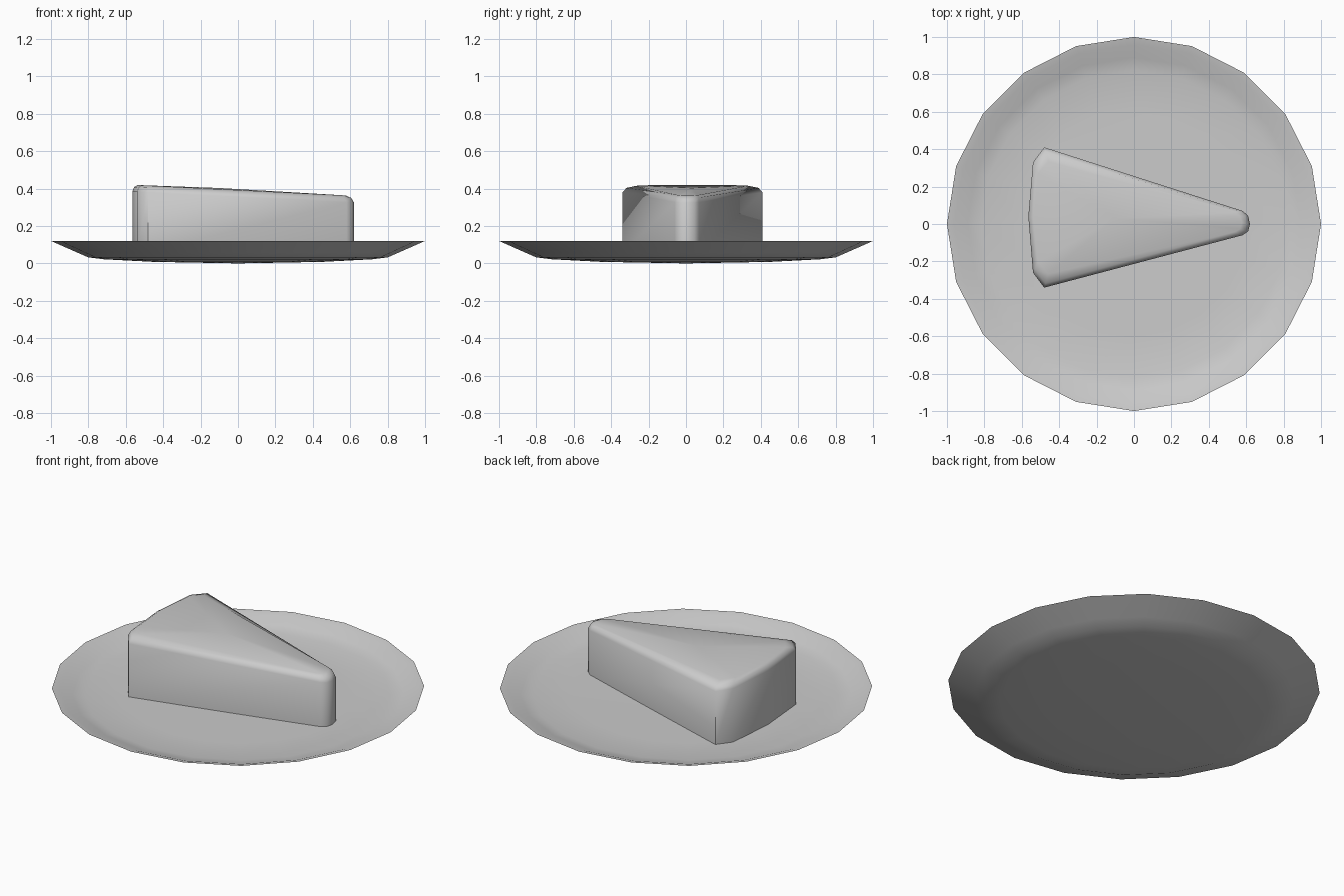
import bpy, bmesh, math

if "Cube" in bpy.data.objects:
    bpy.data.objects.remove(bpy.data.objects["Cube"])


def finish(name, bm, angle):
    bmesh.ops.recalc_face_normals(bm, faces=bm.faces)
    me = bpy.data.meshes.new(name)
    bm.to_mesh(me)
    bm.free()
    ob = bpy.data.objects.new(name, me)
    bpy.context.collection.objects.link(ob)
    bpy.ops.object.select_all(action='DESELECT')
    bpy.context.view_layer.objects.active = ob
    ob.select_set(True)
    bpy.ops.object.shade_smooth_by_angle(angle=math.radians(angle))
    return ob


def bridge(bm, rings):
    n = len(rings[0])
    for a, b in zip(rings, rings[1:]):
        for i in range(n):
            j = (i + 1) % n
            bm.faces.new((a[i], a[j], b[j], b[i]))


def cap(bm, ring, co):
    c = bm.verts.new(co)
    for i in range(len(ring)):
        bm.faces.new((ring[i], ring[(i + 1) % len(ring)], c))


# plate: thin dish revolved from underside round the lip to the inner floor
SIDES = 20
profile = [(0.45, 0.008), (0.72, 0.022), (0.80, 0.032), (0.86, 0.058), (1.0, 0.12),
           (0.96, 0.112), (0.89, 0.085), (0.82, 0.07), (0.60, 0.065)]
bm = bmesh.new()
rings = [[bm.verts.new((r * math.cos(2 * math.pi * i / SIDES),
                        r * math.sin(2 * math.pi * i / SIDES), z))
          for i in range(SIDES)] for r, z in profile]
bridge(bm, rings)
cap(bm, rings[0], (0, 0, 0))
cap(bm, rings[-1], (0, 0, 0.063))
finish("plate", bm, 60)

# cake slice: wedge outline stacked in rings, top edge rounded and sloping to the tip
outline = [(-0.48, 0.41), (-0.54, 0.33), (-0.565, 0.04), (-0.54, -0.26), (-0.48, -0.34),
           (0.58, -0.06), (0.61, -0.04), (0.62, 0.0), (0.61, 0.045), (0.58, 0.07)]
CX, CY = -0.1, 0.03


def top_z(x):
    return 0.42 - (x + 0.48) * 0.05


def slice_ring(bm, sx, sy, drop=None):
    ring = []
    for x, y in outline:
        px, py = CX + (x - CX) * sx, CY + (y - CY) * sy
        ring.append(bm.verts.new((px, py, 0.058 if drop is None else top_z(px) - drop)))
    return ring


bm = bmesh.new()
rings = [slice_ring(bm, 1, 1), slice_ring(bm, 1, 1, 0.04),
         slice_ring(bm, 0.98, 0.94, 0.016), slice_ring(bm, 0.94, 0.80, 0.004)]
bridge(bm, rings)
bm.faces.new(rings[0])
cap(bm, rings[-1], (CX, CY, top_z(CX) + 0.002))
finish("cake_slice", bm, 60)
